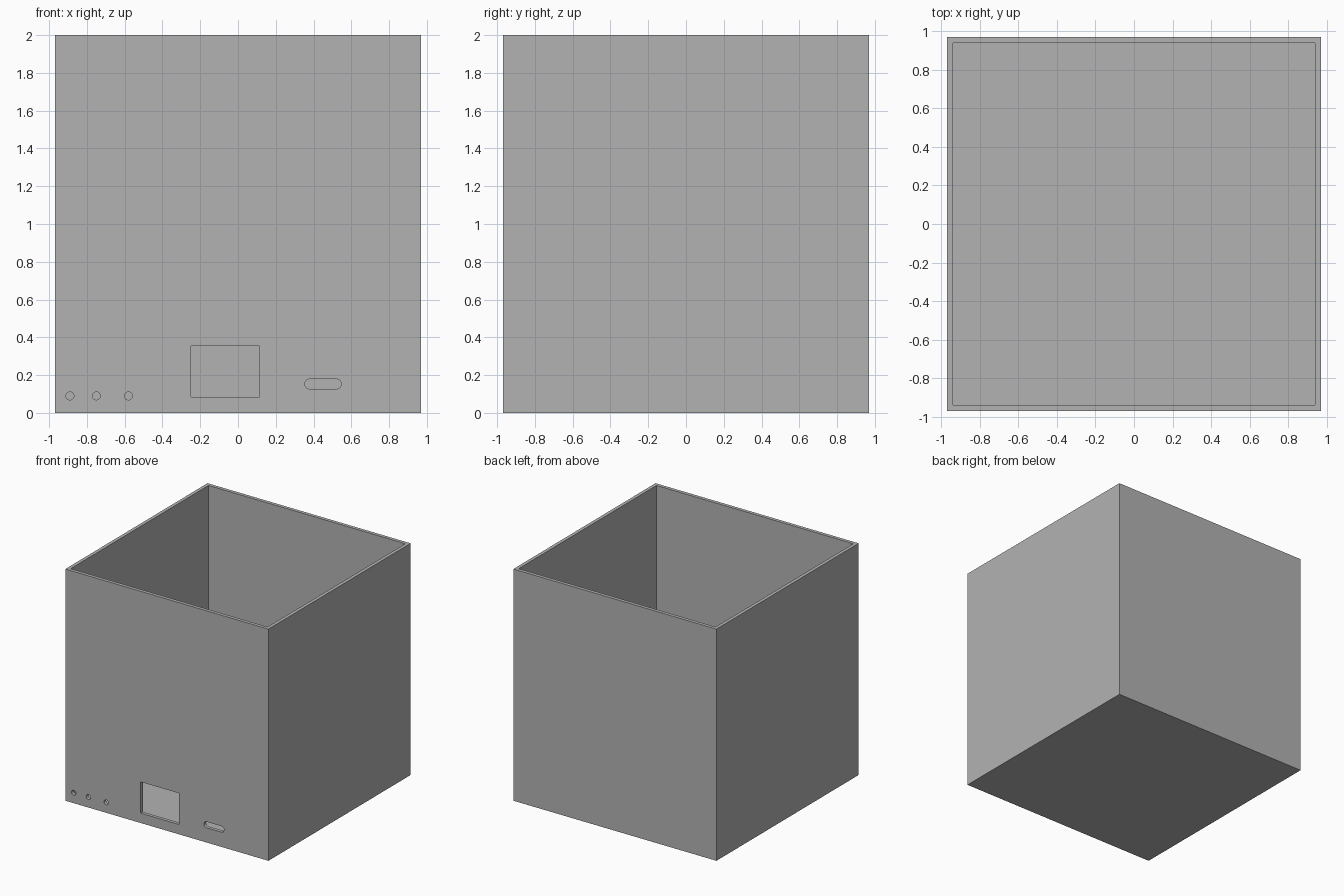
import bpy, bmesh
from math import cos, sin, pi
from mathutils import Vector

HALF, HEIGHT, WALL = 0.97, 2.0, 0.03

old = bpy.data.objects.get("Cube")
if old:
    bpy.data.objects.remove(old, do_unlink=True)

# Single plain grey
grey = bpy.data.materials.new("plain_grey")
grey.use_nodes = True
colour = (0.45, 0.45, 0.45, 1)
grey.diffuse_color = colour
grey.node_tree.nodes["Principled BSDF"].inputs["Base Color"].default_value = colour


def make_object(name, bm):
    bmesh.ops.recalc_face_normals(bm, faces=bm.faces[:])
    mesh = bpy.data.meshes.new(name)
    bm.to_mesh(mesh)
    bm.free()
    mesh.materials.append(grey)
    obj = bpy.data.objects.new(name, mesh)
    bpy.context.collection.objects.link(obj)
    return obj


def prism(name, outline):
    """Extrude an x-z outline through the front wall."""
    bm = bmesh.new()
    face = bm.faces.new([bm.verts.new((x, -HALF - 0.05, z)) for x, z in outline])
    ext = bmesh.ops.extrude_face_region(bm, geom=[face])
    verts = [v for v in ext["geom"] if isinstance(v, bmesh.types.BMVert)]
    bmesh.ops.translate(bm, verts=verts, vec=(0, 0.13, 0))
    return make_object(name, bm)


def capsule(x0, x1, z, r, steps=16):
    """Outline of a slot; a circle when x0 equals x1."""
    pts = []
    for cx, start in ((x1, -pi / 2), (x0, pi / 2)):
        last = steps if x0 == x1 else steps + 1
        for i in range(last):
            a = start + pi * i / steps
            pts.append((cx + r * cos(a), z + r * sin(a)))
    return pts


# Open-topped box: the top face is inset for the rim and sunk to the floor
bm = bmesh.new()
bmesh.ops.create_cube(bm, size=1)
bmesh.ops.scale(bm, vec=(2 * HALF, 2 * HALF, HEIGHT), verts=bm.verts[:])
bmesh.ops.translate(bm, vec=(0, 0, HEIGHT / 2), verts=bm.verts[:])
top = max(bm.faces, key=lambda f: f.calc_center_median().z)
bmesh.ops.inset_region(bm, faces=[top], thickness=WALL, use_even_offset=True)
ext = bmesh.ops.extrude_face_region(bm, geom=[top])
floor = [v for v in ext["geom"] if isinstance(v, bmesh.types.BMVert)]
bmesh.ops.translate(bm, vec=Vector((0, 0, WALL - HEIGHT)), verts=floor)
if top.is_valid:
    bmesh.ops.delete(bm, geom=[top], context="FACES_ONLY")
box = make_object("open_box", bm)

# Openings in the front wall: window, slot and three round holes
cutters = [
    prism("window_cutter", [(-0.25, 0.085), (0.115, 0.085), (0.115, 0.355), (-0.25, 0.355)]),
    prism("slot_cutter", capsule(0.38, 0.52, 0.153, 0.026)),
]
for x in (-0.89, -0.75, -0.58):
    cutters.append(prism("round_hole_cutter", capsule(x, x, 0.09, 0.021)))

for cutter in cutters:
    cut = box.modifiers.new(cutter.name, "BOOLEAN")
    cut.operation = "DIFFERENCE"
    cut.solver = "EXACT"
    cut.object = cutter
    cutter.hide_render = True
    cutter.display_type = "WIRE"

# Apply the cuts and remove the cutters
bpy.context.view_layer.objects.active = box
box.select_set(True)
for name in [m.name for m in box.modifiers]:
    bpy.ops.object.modifier_apply(modifier=name)
for cutter in cutters:
    bpy.data.objects.remove(cutter, do_unlink=True)
